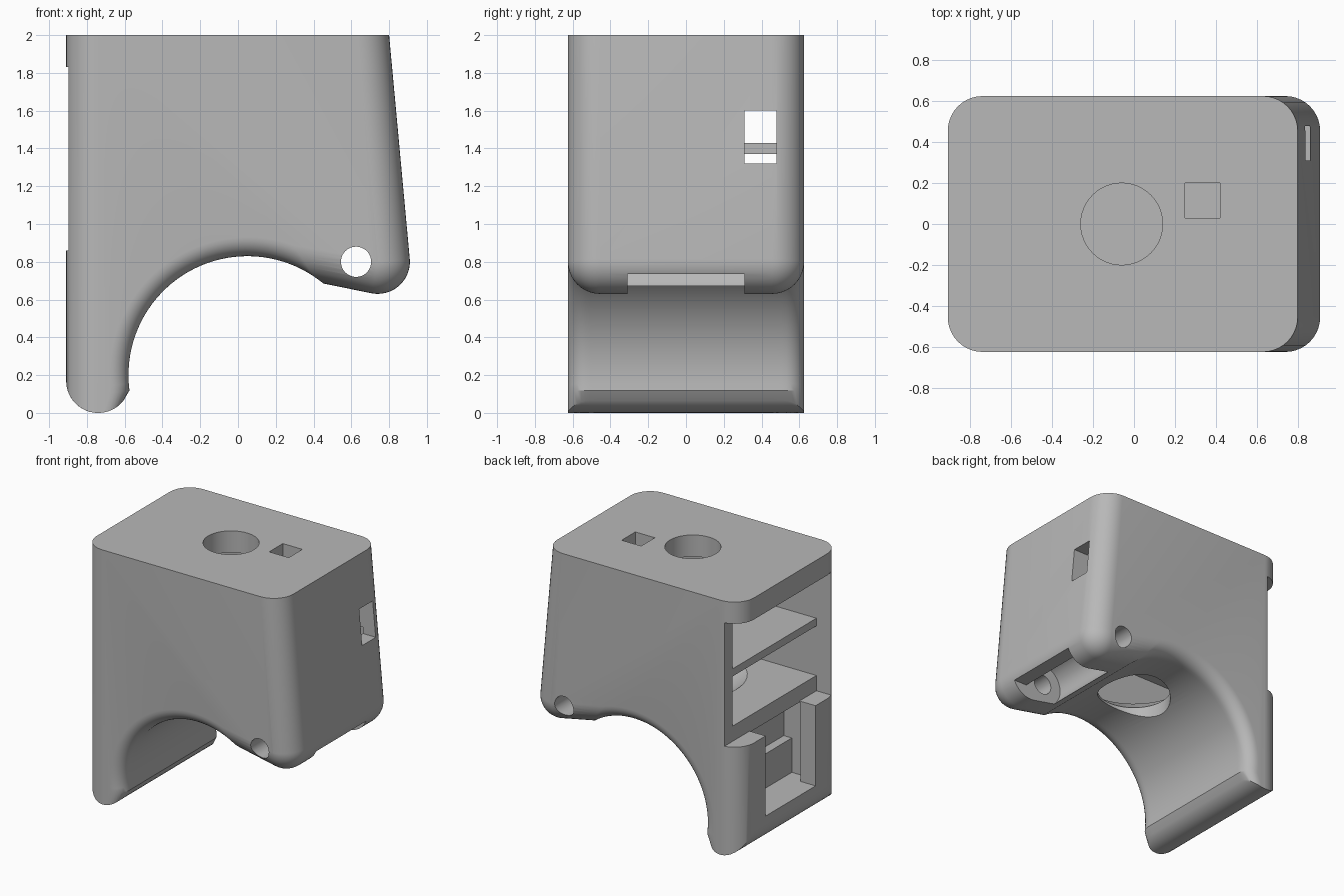
import bpy, bmesh
from math import sin, cos, pi, radians, sqrt, acos

if "Cube" in bpy.data.objects:
    bpy.data.objects.remove(bpy.data.objects["Cube"])

grey = bpy.data.materials.new("light grey plastic")
grey.use_nodes = True
colour = (0.48, 0.48, 0.48, 1)
grey.diffuse_color = colour
grey.node_tree.nodes["Principled BSDF"].inputs["Base Color"].default_value = colour

R = 0.17            # outer corner radius
HALF = 0.625        # half depth
ARCH = (0.05, 0.2, 0.63)
FOOT = (0.74, 0.8)
LEG = (-0.74, 0.17)


def arc(cx, cz, r, a0, a1, n):
    return [(cx + r * cos(a0 + (a1 - a0) * i / n),
             cz + r * sin(a0 + (a1 - a0) * i / n)) for i in range(n + 1)]


def profile(d, a):
    """Side outline, inset by d on the outer walls and by a on the arch."""
    pts = [(-0.91 + d, 2), (0.8 - d, 2)]
    # rounded foot under the sloping wall
    low = radians(-101.5)
    foot = arc(*FOOT, R - d, radians(5.2), low, 12)
    pts += foot
    # flat underside of the foot meets the arch
    ax, az, ar = ARCH
    ar += a
    tx, tz = sin(low), -cos(low)
    px, pz = foot[-1][0] - ax, foot[-1][1] - az
    b = px * tx + pz * tz
    t = -b - sqrt(max(0, b * b - (px * px + pz * pz - ar * ar)))
    start = acos(max(-1, min(1, (px + t * tx) / ar)))
    pts += arc(ax, az, ar, start, radians(187.4), 40)
    # round bottom of the leg
    pts += arc(*LEG, R, -acos((0.134 - a) / R), -acos((d - R) / R), 16)
    return pts


# Body: outlines lofted through the depth, with rounded edges
layers = []
for i in range(11):
    t = pi / 2 * i / 10
    y = HALF - R + R * sin(t)
    d = min(R * (1 - cos(t)), R - 0.003)
    k = max(0, y - (HALF - 0.1))
    layers.append((y, d, 0.1 - sqrt(max(0, 0.01 - k * k))))
layers = [(-y, d, a) for y, d, a in reversed(layers)] + layers

bm = bmesh.new()
rings = [[bm.verts.new((x, y, z)) for x, z in profile(d, a)] for y, d, a in layers]
for r0, r1 in zip(rings, rings[1:]):
    for i in range(len(r0)):
        j = (i + 1) % len(r0)
        bm.faces.new((r0[i], r0[j], r1[j], r1[i]))
bm.faces.new(rings[0])
bm.faces.new(rings[-1])
bmesh.ops.remove_doubles(bm, verts=bm.verts, dist=0.0001)
bmesh.ops.recalc_face_normals(bm, faces=bm.faces)
mesh = bpy.data.meshes.new("body")
bm.to_mesh(mesh)
bm.free()
body = bpy.data.objects.new("body", mesh)
bpy.context.collection.objects.link(body)
mesh.materials.append(grey)


def cut(tool):
    """Subtract a helper from the body and remove it."""
    tool.hide_render = True
    tool.data.materials.append(grey)
    mod = body.modifiers.new("cut", 'BOOLEAN')
    mod.operation, mod.solver, mod.object = 'DIFFERENCE', 'EXACT', tool
    bpy.context.view_layer.objects.active = body
    bpy.ops.object.modifier_apply(modifier=mod.name)
    bpy.data.objects.remove(tool)


def cut_box(x0, x1, y0, y1, z0, z1):
    bpy.ops.mesh.primitive_cube_add(
        size=1, location=((x0 + x1) / 2, (y0 + y1) / 2, (z0 + z1) / 2))
    tool = bpy.context.object
    tool.scale = (x1 - x0, y1 - y0, z1 - z0)
    bpy.context.view_layer.update()
    cut(tool)


def cut_cone(r0, r1, depth, loc, along_y=False):
    bpy.ops.mesh.primitive_cone_add(
        vertices=48, radius1=r0, radius2=r1, depth=depth, location=loc,
        rotation=(pi / 2 if along_y else 0, 0, 0))
    cut(bpy.context.object)


# Two chambers with a shelf between them
cut_box(-0.8, 0.70, -0.52, 0.52, 1.43, 1.83)
cut_box(-0.8, 0.75, -0.52, 0.52, 0.98, 1.37)
# Rebate for a sliding cover, open at the back
cut_box(-1.1, -0.77, -0.52, 0.9, 0.86, 1.83)
# Lower pocket and its slot in the wall
cut_box(-0.78, -0.64, -0.4, 0.4, 0.23, 0.85)
cut_box(-0.70, -0.57, -0.4, 0.4, 0.5, 0.85)
cut_box(-1.1, -0.77, -0.31, 0.31, 0.23, 0.9)
# Side window
cut_box(0.69, 1.1, 0.31, 0.48, 1.32, 1.6)
# Round and square holes in the top
cut_cone(0.2, 0.2, 0.4, (-0.06, 0, 1.95))
cut_box(0.25, 0.42, 0.03, 0.2, 1.75, 2.1)
# Funnel through the floor into the arch
cut_cone(0.27, 0.27, 0.35, (0, 0, 0.73))
cut_cone(0.27, 0.45, 0.14, (0, 0, 0.92))
# Hinge gap and pin hole
cut_cone(0.17, 0.17, 0.62, (0.625, 0, 0.8), True)
cut_box(0.6, 1.1, -0.31, 0.31, 0.5, 0.735)
cut_cone(0.08, 0.08, 2, (0.625, 0, 0.8), True)

bpy.ops.object.select_all(action='DESELECT')
body.select_set(True)
bpy.context.view_layer.objects.active = body
bpy.ops.object.shade_smooth_by_angle(angle=radians(30))
